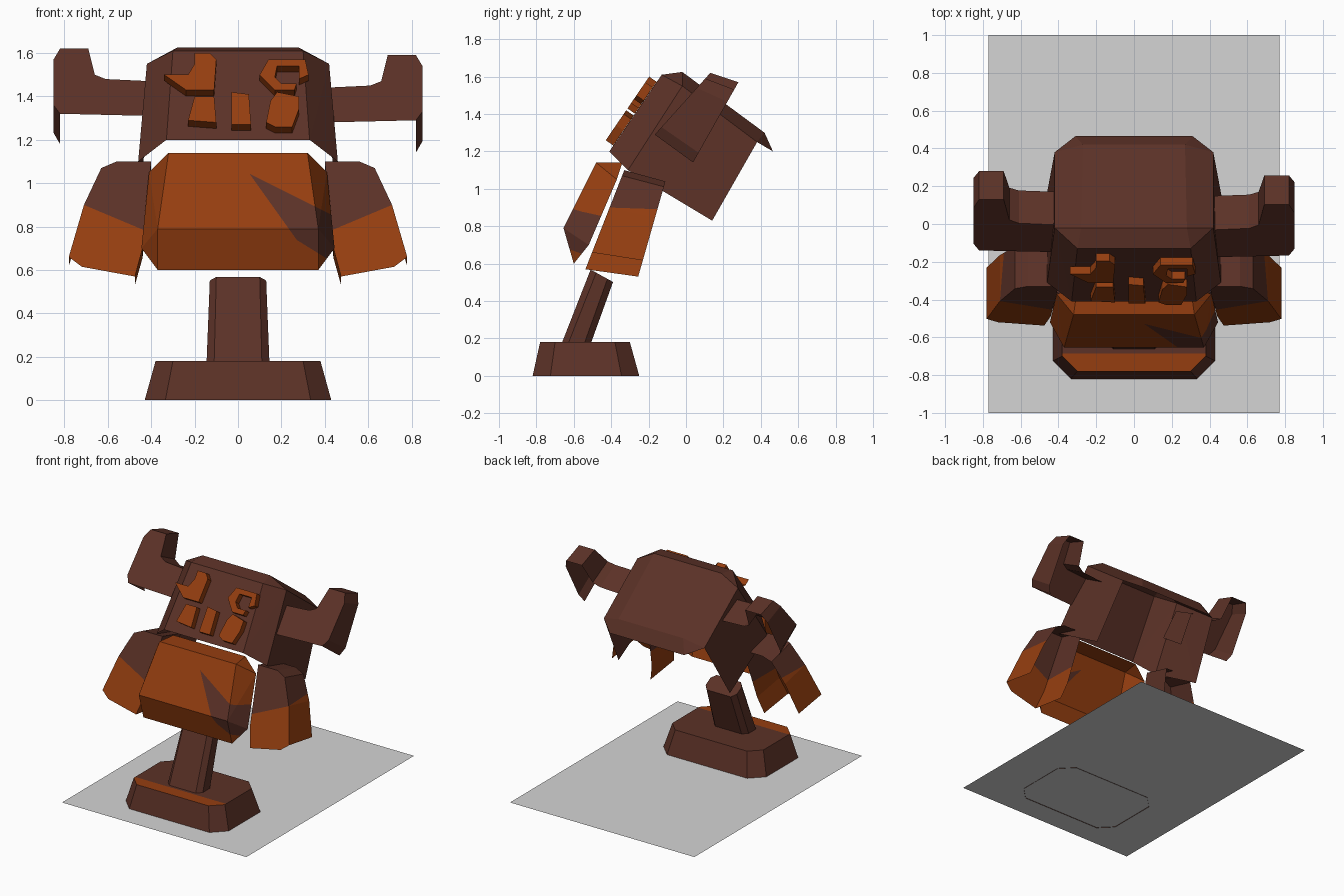
import bpy, bmesh
from mathutils import Vector

if "Cube" in bpy.data.objects:
    bpy.data.objects.remove(bpy.data.objects["Cube"])


def material(name, rgb):
    m = bpy.data.materials.new(name)
    m.diffuse_color = (*rgb, 1)
    m.use_nodes = True
    m.node_tree.nodes["Principled BSDF"].inputs["Base Color"].default_value = m.diffuse_color
    return m


DARK = material("dark brown", (0.105, 0.031, 0.02))
ORANGE = material("burnt orange", (0.30, 0.048, 0.005))
GREY = material("light grey", (0.66, 0.66, 0.66))


def finish(bm, name, mats, rule=None):
    bmesh.ops.recalc_face_normals(bm, faces=bm.faces)
    if rule:
        for f in bm.faces:
            f.material_index = int(rule(f.calc_center_median()))
    me = bpy.data.meshes.new(name)
    bm.to_mesh(me)
    bm.free()
    for m in mats:
        me.materials.append(m)
    ob = bpy.data.objects.new(name, me)
    bpy.context.collection.objects.link(ob)
    return ob


def cut(bm, co, no):
    bmesh.ops.bisect_plane(bm, geom=bm.verts[:] + bm.edges[:] + bm.faces[:],
                           plane_co=co, plane_no=no)


def shell(points, drop):
    """Mirrored convex hull, with the faces chosen by drop(normal) left open."""
    bm = bmesh.new()
    for x, y, z in points:
        bm.verts.new((x, y, z))
        bm.verts.new((-x, y, z))
    bmesh.ops.convex_hull(bm, input=bm.verts)
    bm.normal_update()
    bmesh.ops.delete(bm, geom=[f for f in bm.faces if drop(f.normal)], context='FACES')
    bmesh.ops.dissolve_limit(bm, angle_limit=0.02, verts=bm.verts, edges=bm.edges)
    return bm


def relief(outline, low, high, d_low, d_high, open_below=True):
    """Front outline (x, z) on a leaning plane through low/high (y, z), walls going back."""
    bm = bmesh.new()
    front, back = [], []
    for x, z in outline:
        t = (z - low[1]) / (high[1] - low[1])
        y = low[0] + t * (high[0] - low[0])
        d = Vector(d_low).lerp(Vector(d_high), t)
        front.append(bm.verts.new((x, y, z)))
        back.append(bm.verts.new((x, y + d[0], z + d[1])))
    bm.faces.new(front)
    n = len(outline)
    area = sum(outline[i][0] * outline[(i + 1) % n][1] - outline[(i + 1) % n][0] * outline[i][1]
               for i in range(n))
    for i in range(n):
        j = (i + 1) % n
        dx, dz = outline[j][0] - outline[i][0], outline[j][1] - outline[i][1]
        nz = (-dx if area > 0 else dx) / (dx * dx + dz * dz) ** 0.5
        if not open_below or nz > -0.7:
            bm.faces.new((front[i], front[j], back[j], back[i]))
    loose = [v for v in bm.verts if not v.link_faces]
    bmesh.ops.delete(bm, geom=loose, context='VERTS')
    return bm


def octagon(hx, hy, c, cy, z, lean=0.0):
    pts = [(hx - c, -hy), (hx, -hy + c), (hx, hy - c), (hx - c, hy)]
    pts += [(-x, -y) for x, y in pts]
    return [(x, cy + y, z + lean * y) for x, y in pts]


def loft(ring_a, ring_b):
    bm = bmesh.new()
    a = [bm.verts.new(p) for p in ring_a]
    b = [bm.verts.new(p) for p in ring_b]
    for i in range(8):
        j = (i + 1) % 8
        bm.faces.new((a[i], a[j], b[j], b[i]))
    bm.faces.new(b)
    return bm


# Thin sheet that the figure stands on
bm = bmesh.new()
bm.faces.new([bm.verts.new(p) for p in
              ((-0.77, -1, 0.003), (0.77, -1, 0.003), (0.77, 1, 0.003), (-0.77, 1, 0.003))])
finish(bm, "ground_sheet", [GREY])

# Octagonal foot with an orange strip along the front of its top
bm = loft(octagon(0.43, 0.285, 0.095, -0.535, 0), octagon(0.38, 0.24, 0.08, -0.54, 0.18))
cut(bm, (0, -0.685, 0), (0, 1, 0))
finish(bm, "foot", [DARK, ORANGE], lambda c: c.z > 0.17 and c.y < -0.685)

# Leaning stem
bm = loft(octagon(0.145, 0.078, 0.035, -0.588, 0.17), octagon(0.13, 0.06, 0.03, -0.45, 0.535, -0.55))
finish(bm, "stem", [DARK])

# Chest shell, open at the back, with a diagonal sash
bm = shell([(0.32, -0.48, 1.14), (0.37, -0.655, 0.79), (0.37, -0.60, 0.60), (0.445, -0.52, 0.70),
            (0.41, -0.37, 1.05), (0.30, -0.34, 1.14)],
           lambda n: n.y > 0.3 or n.z < -0.5)
UPPER, LOWER, END = ((-0.14, 1.14), -0.50), ((-0.28, 1.08), -0.62), ((0.27, 0.74), -1.4)
for (x, z), slope in (UPPER, LOWER, END):
    cut(bm, (x, 0, z), (-slope, 0, 1))


def above(c, line):
    (x, z), slope = line
    return c.z > z + slope * (c.x - x)


finish(bm, "chest", [ORANGE, DARK],
       lambda c: not above(c, UPPER) and above(c, LOWER) and above(c, END))

# Head shell, open below and behind
bm = shell([(0.30, -0.13, 1.61), (0.28, -0.02, 1.625), (0.27, 0.42, 1.30), (0.31, 0.465, 1.20),
            (0.42, 0.38, 1.25), (0.42, -0.02, 1.55), (0.46, -0.31, 1.10), (0.33, -0.41, 1.20),
            (0.33, -0.38, 1.14), (0.465, 0.14, 0.83)],
           lambda n: n.z < -0.25 and abs(n.x) < 0.7)
finish(bm, "head", [DARK])

# Side horns and sleeves, one of each per side
HORN = [(0.40, 1.47), (0.61, 1.48), (0.66, 1.50), (0.69, 1.62), (0.82, 1.62), (0.85, 1.57),
        (0.85, 1.36), (0.82, 1.32), (0.40, 1.31)]
SLEEVE = [(0.40, 1.10), (0.56, 1.10), (0.63, 1.07), (0.71, 0.90), (0.78, 0.66), (0.72, 0.615),
          (0.475, 0.57), (0.44, 0.70)]
for side, s, drop in (("left", -1, 0.0), ("right", 1, 0.03)):
    bm = relief([(s * x, z - drop) for x, z in HORN], (-0.14, 1.32), (0.13, 1.62),
                (0.20, -0.14), (0.15, -0.05))
    finish(bm, side + "_horn", [DARK])

    bm = relief([(s * x, z) for x, z in SLEEVE], (-0.53, 0.59), (-0.33, 1.10),
                (0.28, -0.04), (0.22, -0.06))
    cut(bm, (s * 0.71, 0, 0.90), (-s * 0.42, 0, 1))
    finish(bm, side + "_sleeve", [DARK, ORANGE],
           lambda c: c.z < 0.90 + 0.42 * (s * c.x - 0.71))

# Raised eyes and teeth on the face
FACE = {
    "left_eye": [(-0.34, 1.50), (-0.24, 1.43), (-0.11, 1.43), (-0.10, 1.57), (-0.13, 1.60),
                 (-0.20, 1.60), (-0.20, 1.55), (-0.23, 1.50)],
    "right_eye": [(0.10, 1.50), (0.14, 1.57), (0.31, 1.57), (0.325, 1.50), (0.28, 1.48),
                  (0.28, 1.54), (0.18, 1.54), (0.17, 1.49), (0.20, 1.46), (0.27, 1.46),
                  (0.26, 1.43), (0.17, 1.43)],
    "left_tooth": [(-0.23, 1.29), (-0.20, 1.40), (-0.11, 1.40), (-0.10, 1.28)],
    "middle_tooth": [(-0.03, 1.27), (-0.03, 1.42), (0.05, 1.41), (0.06, 1.27)],
    "right_tooth": [(0.13, 1.28), (0.15, 1.38), (0.18, 1.42), (0.28, 1.40), (0.28, 1.34),
                    (0.25, 1.26), (0.17, 1.26)],
}
for name, outline in FACE.items():
    bm = relief(outline, (-0.47, 1.20), (-0.19, 1.61), (0.04, -0.028), (0.04, -0.028), False)
    finish(bm, name, [ORANGE])
